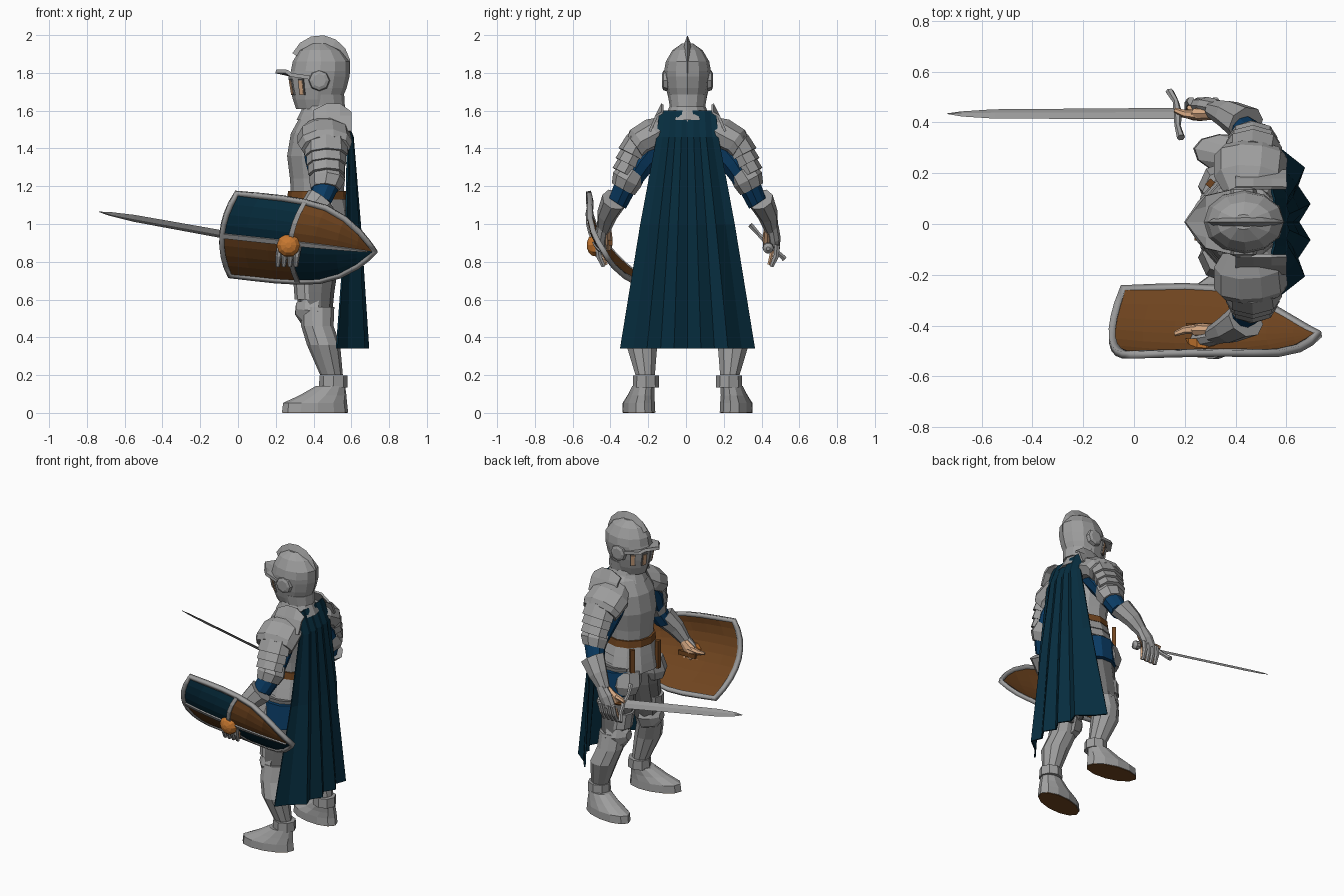
import bpy, bmesh, math
from mathutils import Vector, Matrix

if "Cube" in bpy.data.objects:
    bpy.data.objects.remove(bpy.data.objects["Cube"])


def material(name, r, g, b):
    m = bpy.data.materials.new(name)
    m.use_nodes = True
    m.diffuse_color = (r, g, b, 1)
    m.node_tree.nodes["Principled BSDF"].inputs["Base Color"].default_value = (r, g, b, 1)
    return m


steel = material("steel", .34, .34, .34)
dark = material("dark steel", .16, .16, .16)
navy = material("cape blue", .002, .026, .049)
blue = material("sleeve blue", .003, .045, .13)
leather = material("brown leather", .165, .06, .014)
skin = material("skin", .68, .4, .23)
bronze = material("orange bronze", .58, .19, .03)
X, Y, Z = Vector((1, 0, 0)), Vector((0, 1, 0)), Vector((0, 0, 1))
MID = .008  # body centre line in y


def finish(name, bm, mats):
    bmesh.ops.recalc_face_normals(bm, faces=bm.faces)
    me = bpy.data.meshes.new(name)
    bm.to_mesh(me)
    bm.free()
    for m in mats:
        me.materials.append(m)
    ob = bpy.data.objects.new(name, me)
    bpy.context.collection.objects.link(ob)
    return ob


def sweep(name, rings, mat, sides=10, axis=None, roll=0):
    """Capped loft through rings of (x, y, z, radius a, radius b)."""
    pts = [Vector(r[:3]) for r in rings]
    d = (axis or (pts[-1] - pts[0])).normalized()
    ref = Y if abs(d.x) > .85 else X
    u = (ref - d * ref.dot(d)).normalized()
    u = Matrix.Rotation(roll, 3, d) @ u
    v = d.cross(u)
    bm = bmesh.new()
    loops = []
    for p, r in zip(pts, rings):
        angles = [math.tau * k / sides for k in range(sides)]
        loops.append([bm.verts.new(p + u * r[3] * math.cos(a) + v * r[-1] * math.sin(a)) for a in angles])
    for a, b in zip(loops, loops[1:]):
        for k in range(sides):
            j = (k + 1) % sides
            bm.faces.new((a[k], a[j], b[j], b[k]))
    bm.faces.new(loops[0])
    bm.faces.new(loops[-1])
    return finish(name, bm, [mat])


def body(name, rings):
    """Upright steel loft on the centre line from (x, z, depth, width)."""
    return sweep(name, [(x, MID, z, a, b) for x, z, a, b in rings], steel, 12, Z)


def grid(name, rows, mats, rule=None, thick=0):
    """Sheet through rows of points, optionally thickened."""
    bm = bmesh.new()
    vs = [[bm.verts.new(p) for p in row] for row in rows]
    for i in range(len(vs) - 1):
        for j in range(len(vs[0]) - 1):
            f = bm.faces.new((vs[i][j], vs[i][j + 1], vs[i + 1][j + 1], vs[i + 1][j]))
            f.material_index = rule(i, j) if rule else 0
    ob = finish(name, bm, mats)
    if thick:
        mod = ob.modifiers.new("thickness", "SOLIDIFY")
        mod.thickness = thick
        mod.offset = 0
    return ob


def box(name, loc, size, mat, rot=Matrix()):
    bm = bmesh.new()
    bmesh.ops.create_cube(bm, size=1)
    m = Matrix.Translation(loc) @ rot @ Matrix.Diagonal((*size, 1))
    bmesh.ops.transform(bm, matrix=m, verts=bm.verts)
    return finish(name, bm, [mat])


# Torso, belt and skirt plates
body("breastplate", [(.42, 1.16, .14, .148), (.42, 1.24, .145, .153), (.415, 1.36, .155, .175),
                     (.43, 1.48, .15, .175), (.45, 1.57, .12, .14), (.45, 1.6, .1, .1)])
body("gorget", [(.45, 1.55, .14, .13), (.45, 1.6, .115, .105), (.44, 1.65, .1, .083)])
sweep("belt", [(.42, MID, 1.13, .16, .165), (.42, MID, 1.175, .155, .16)], leather, 12, Z)
for i in range(3):
    body("fauld_plate", [(.42, 1.07 - i * .055, .165 + i * .008, .185 + i * .012),
                         (.42, 1.135 - i * .055, .15 + i * .01, .16 + i * .013)])
for x, y, turn in ((.25, -.05, 0), (.3, .16, -.7)):
    box("belt_strap", (x, y, 1.04), (.025, .03, .19), leather, Matrix.Rotation(turn, 4, "Z"))

# Helmet
body("helmet", [(.425, 1.61, .118, .083), (.42, 1.66, .13, .1), (.425, 1.72, .15, .114),
                (.428, 1.78, .162, .122), (.435, 1.81, .155, .124), (.44, 1.86, .15, .115),
                (.435, 1.92, .11, .08), (.43, 1.955, .04, .03)])
body("helmet_neck_flare", [(.458, 1.62, .108, .094), (.445, 1.685, .117, .104)])
crest = []
for k in range(9):
    a = math.radians(155 - k * 24)
    ox, oz = .435 + .162 * math.cos(a), 1.835 + .165 * math.sin(a)
    ix, iz = .435 + .12 * math.cos(a), 1.83 + .115 * math.sin(a)
    crest.append([(ix, MID + .022, iz), (ox, MID, oz), (ix, MID - .022, iz)])
grid("helmet_crest", crest, [steel])
grid("visor_brim", [[(.38, MID + y * 1.1, 1.775), (.28, MID + y * .9, 1.79), (.2 + abs(y) * .5, MID + y * .7, 1.808)]
                    for y in (-.115, -.068, 0, .068, .115)], [steel], thick=.02)
for deg in (-54, -22, 22, 54):
    a = math.radians(180 + deg)
    loc = (.426 + .149 * math.cos(a), MID + .112 * math.sin(a), 1.725)
    turn = Matrix.Rotation(a, 4, "Z") @ Matrix.Rotation(.17, 4, "Y")
    box("face_slot", loc, (.013, .034, .085), dark, turn)
    box("face_opening", loc, (.019, .023, .075), skin, turn)

# Cape with pleats
cape = []
for z, half, mid, edge, fold in ((1.6, .15, .55, .54, .003), (1.46, .163, .602, .575, .006),
                                 (1, .248, .634, .56, .012), (.34, .355, .668, .5, .022)):
    row = []
    for k in range(-5, 6):
        t = k / 5
        row.append((mid + (edge - mid) * abs(t) ** 4 - fold * (-1) ** k, half * t + MID, z))
    cape.append(row)
grid("cape", cape, [navy], thick=.01)

# Limbs, built once for each side
for s, side in ((1, "right"), (-1, "left")):
    def limb(part, rings, mat, sides=8, axis=None):
        sweep(f"{side}_{part}", [(r[0], MID + r[1] * s, *r[2:]) for r in rings], mat, sides, axis)

    limb("ear_disc", [(.43, .105, 1.76, .058), (.43, .128, 1.76, .052), (.43, .135, 1.76, .035)], steel)
    # Shoulder plates overlapping down the arm
    limb("shoulder_plate", [(.45, .1, 1.52, .09, .06), (.455, .17, 1.475, .14, .097),
                            (.46, .255, 1.43, .145, .088), (.465, .275, 1.4, .13, .08)], steel, 10)
    for i in range(3):
        limb("shoulder_lame", [(.465, .255 + i * .02, 1.44 - i * .05, .11 - i * .007, .073 - i * .004),
                               (.468, .295 + i * .02, 1.365 - i * .05, .115 - i * .009, .08 - i * .005)], steel)
    grid(f"{side}_neck_guard", [[(x, MID + s * .2, 1.49), (x, MID + s * .165, 1.57), (x, MID + s * .133, z)]
                                for x, z in ((.4, 1.6), (.47, 1.635), (.54, 1.635), (.6, 1.59))],
         [steel], thick=.014)
    limb("sleeve", [(.445, .16, 1.44, .105, .088), (.455, .25, 1.33, .1, .082), (.465, .33, 1.2, .073, .063),
                    (.43, .37, 1.11, .062, .055)], blue, 10)
    limb("elbow_guard", [(.468, .285, 1.29, .085, .073), (.472, .32, 1.235, .096, .083),
                         (.462, .34, 1.185, .078, .068)], steel)
    limb("gauntlet_cuff", [(.44, .385, 1.13, .085, .07), (.37, .425, 1.05, .065, .055),
                           (.31, .445, .97, .04, .036)], steel)
    # Hand with palm, fingers and thumb
    limb("hand_back", [(.33, .45, .99, .035, .032), (.29, .46, .93, .05, .032), (.26, .46, .87, .045, .03)], steel)
    limb("palm", [(.31, .425, .97, .03, .022), (.26, .425, .92, .045, .028), (.23, .42, .88, .035, .02)], skin)
    limb("thumb", [(.27, .42, .94, .022), (.2, .425, .925, .016), (.16, .44, .92, .01)], skin, 6)
    for i in range(4):
        x = .215 + i * .032
        limb("finger", [(x + .01, .475, .89, .017), (x, .47, .83, .016), (x - .005, .445, .775, .012)], steel, 6)
        limb("finger_inside", [(x + .005, .45, .86, .012), (x - .005, .432, .785, .01)], skin, 6)

    # Legs
    limb("thigh", [(.43, .11, 1, .125, .105), (.42, .13, .8, .115, .105), (.41, .16, .64, .1, .093),
                   (.41, .18, .52, .088, .082)], dark, 10, Z)
    limb("cloth_panel", [(.437, .13, .98, .128, .112), (.437, .145, .82, .127, .116)], blue, 10, Z)
    limb("hip_plate", [(.37, .12, .98, .1, .09), (.36, .14, .89, .108, .098), (.355, .145, .83, .08, .075)],
         steel, 8, Z)
    limb("thigh_plate", [(.375, .16, .7, .082, .08), (.38, .172, .6, .08, .082)], steel, 10, Z)
    limb("knee_guard", [(.42, .175, .54, .1, .1), (.35, .18, .545, .08, .085), (.305, .18, .55, .03, .03)], steel)
    limb("shin", [(.42, .187, .56, .09, .085), (.42, .215, .46, .086, .084), (.453, .242, .36, .088, .086),
                  (.495, .224, .2, .06, .054)], steel, 10, Z)
    limb("ankle_ring", [(.505, .22, .134, .076, .07), (.505, .22, .197, .074, .068)], steel, 8, Z)
    boot = [(.408, .258, 0, .178, .084), (.408, .258, .05, .172, .082), (.45, .247, .09, .126, .07),
            (.49, .233, .14, .078, .06)]
    for part, mat, rings in (("boot", steel, [(*r[:2], r[2] + .003, *r[3:]) for r in boot]),
                             ("boot_sole", leather, [(.408, .258, h, .174, .08) for h in (0, .005)])):
        sweep(f"{side}_{part}", [(r[0], MID + r[1] * s, *r[2:]) for r in rings], mat, 12, Z, -s * .18)

# Sword, held level in the right hand
sweep("sword_blade", [(.17, .435, .9, .031, .008), (-.55, .433, 1.03, .026, .007), (-.68, .433, 1.054, .014, .005),
                      (-.735, .434, 1.064, .002, .001)], steel, 4, roll=math.radians(45))
sweep("sword_guard", [(.14, .522, .815, .016), (.165, .48, .855, .012), (.172, .433, .9, .018),
                      (.172, .385, .945, .012), (.185, .34, .995, .016)], steel, 6)
sweep("sword_grip", [(.17, .435, .9, .015), (.33, .435, .875, .015)], leather, 8)
sweep("sword_pommel", [(.315, .435, .878, .012), (.335, .435, .875, .03), (.36, .435, .871, .028),
                       (.375, .435, .869, .01)], steel)

# Curved shield on the left arm
US = (0, .15, .3, .45, .6, .75, .88, .95, 1)
HS = (1, 1, 1, .97, .89, .69, .41, .19, 0)


def shield_point(u, v, out=0):
    k = max(i for i in range(8) if US[i] <= u)
    h = HS[k] + (HS[k + 1] - HS[k]) * (u - US[k]) / (US[k + 1] - US[k])
    c = Vector((-.085, -.462, .94)).lerp(Vector((.725, -.44, .853)), u)
    w = h * v
    c.y -= .12 * u * (1 - u) * (1 - w * w)
    return c + Vector((.018, -.128, .216)) * w + Vector((.06, .072, .004)) * w * w + Vector((0, -.88, -.47)) * out


VS = [k / 4 for k in range(-4, 5)]
grid("shield_front", [[shield_point(u, v) for v in VS] for u in US[:-1] + (.998,)], [navy, leather],
     lambda i, j: int((i < 3) == (j < 4)))
grid("shield_back", [[shield_point(u, v, -.014) for v in VS] for u in US[:-1] + (.998,)], [leather])
grid("shield_cross_band", [[shield_point(u, v, .006) for v in (-.055, .055)] for u in US[:-1]], [steel], thick=.009)
grid("shield_upright_band", [[shield_point(u, v, .006) for u in (.43, .462)] for v in VS], [steel], thick=.009)

border = [shield_point(0, v, -.005) for v in VS] + [shield_point(u, 1, -.005) for u in US[1:]]
border += [shield_point(u, -1, -.005) for u in reversed(US[1:-1])]
curve = bpy.data.curves.new("shield_rim", "CURVE")
curve.dimensions = "3D"
curve.bevel_depth = .019
curve.bevel_resolution = 0
line = curve.splines.new("POLY")
line.points.add(len(border) - 1)
for point, co in zip(line.points, border):
    point.co = (*co, 1)
line.use_cyclic_u = True
curve.materials.append(steel)
bpy.context.collection.objects.link(bpy.data.objects.new("shield_rim", curve))

sweep("shield_boss", [(.267, -.45, .888, .066), (.267, -.495, .888, .06), (.267, -.515, .888, .042),
                      (.267, -.525, .888, .015)], bronze)
box("shield_strap", (.27, -.4, .9), (.13, .02, .03), leather)
